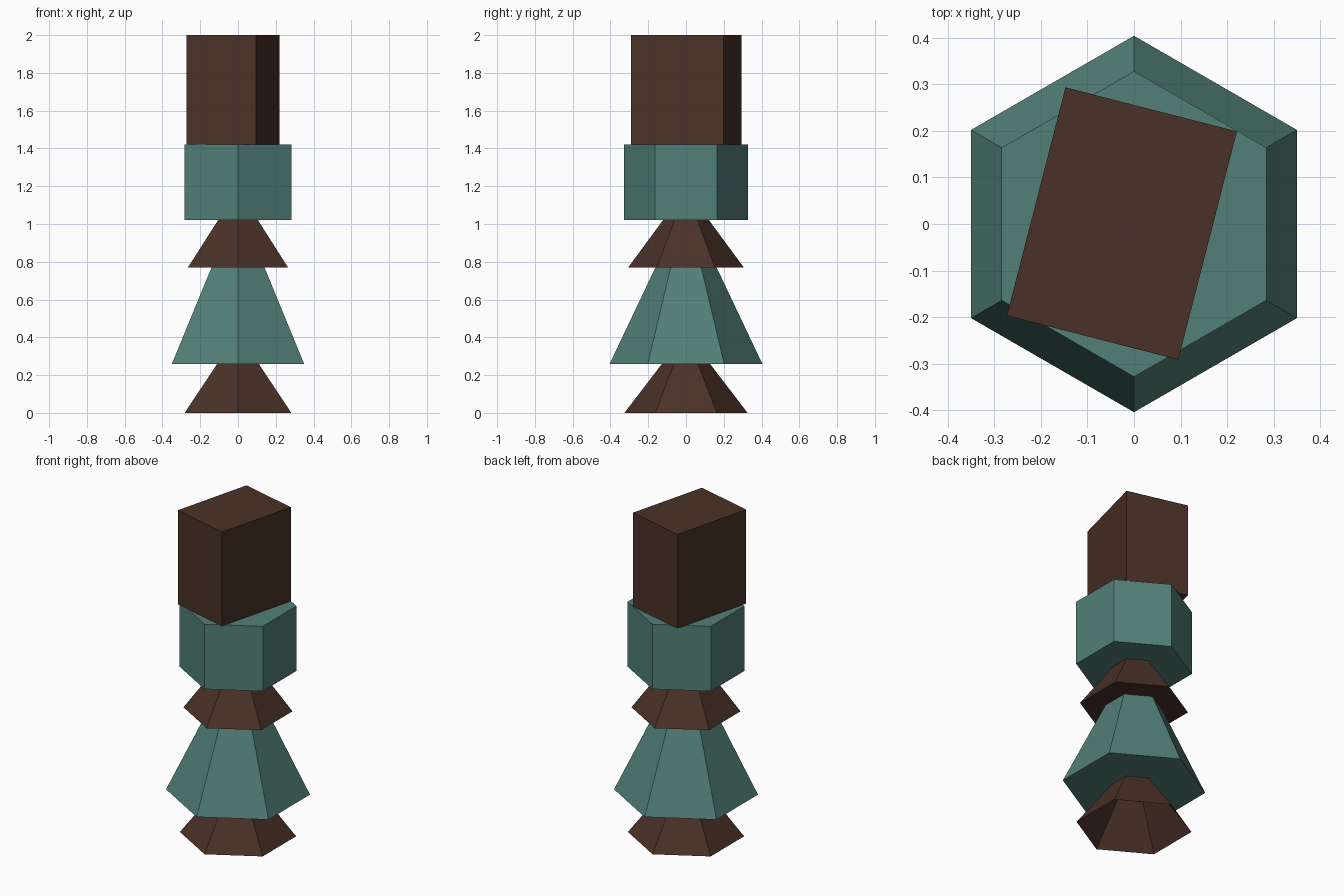
import bpy, bmesh, math
from mathutils import Matrix

if "Cube" in bpy.data.objects:
    bpy.data.objects.remove(bpy.data.objects["Cube"])


def material(name, rgb):
    m = bpy.data.materials.new(name)
    m.diffuse_color = (*rgb, 1)
    m.use_nodes = True
    m.node_tree.nodes["Principled BSDF"].inputs["Base Color"].default_value = m.diffuse_color
    return m


BROWN = material("dark_brown", (0.068, 0.031, 0.020))
TEAL = material("teal", (0.085, 0.215, 0.187))


def add_object(name, bm, mat):
    bmesh.ops.recalc_face_normals(bm, faces=bm.faces[:])
    mesh = bpy.data.meshes.new(name)
    bm.to_mesh(mesh)
    bm.free()
    mesh.materials.append(mat)
    bpy.context.collection.objects.link(bpy.data.objects.new(name, mesh))


def hex_tier(name, z0, z1, r0, r1, mat, open_base=False):
    """Six-sided frustum with corners pointing along +y and -y."""
    bm = bmesh.new()
    rings = []
    for r, z in ((r0, z0), (r1, z1)):
        angles = [math.radians(90 + 60 * i) for i in range(6)]
        rings.append([bm.verts.new((r * math.cos(a), r * math.sin(a), z)) for a in angles])
    low, high = rings
    for i in range(6):
        j = (i + 1) % 6
        bm.faces.new((low[i], low[j], high[j], high[i]))
    bm.faces.new(high)
    if not open_base:
        bm.faces.new(low[::-1])
    add_object(name, bm, mat)


# Stacked hexagonal tiers; the foot is hollow underneath
hex_tier("foot", 0.0, 0.26, 0.326, 0.127, BROWN, open_base=True)
hex_tier("lower_skirt", 0.26, 0.77, 0.404, 0.162, TEAL)
hex_tier("upper_skirt", 0.77, 1.02, 0.306, 0.122, BROWN)
hex_tier("collar", 1.02, 1.42, 0.328, 0.328, TEAL)

# Twisted rectangular block on top
bm = bmesh.new()
bmesh.ops.create_cube(bm, size=1, matrix=Matrix.Translation((-0.026, 0.001, 1.71))
                      @ Matrix.Rotation(math.radians(-14.4), 4, 'Z')
                      @ Matrix.Diagonal((0.38, 0.506, 0.58, 1)))
add_object("top_block", bm, BROWN)
